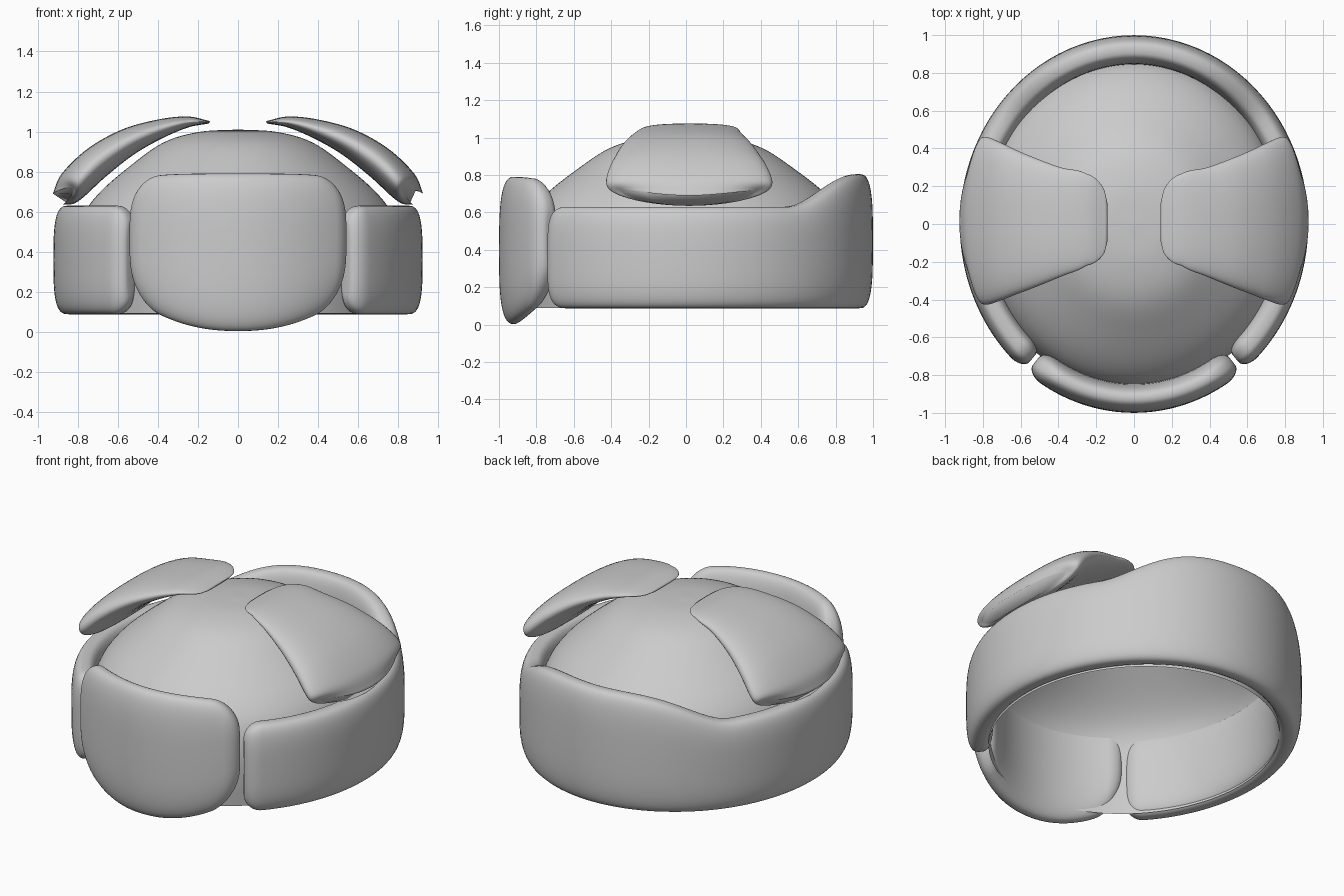
import bpy, bmesh
from math import sin, cos, pi, radians, sqrt

if "Cube" in bpy.data.objects:
    bpy.data.objects.remove(bpy.data.objects["Cube"])


def spow(v, p):
    return (abs(v) ** p) * (1 if v >= 0 else -1)


def smooth(a, b, v):
    t = min(1, max(0, (v - a) / (b - a)))
    return t * t * (3 - 2 * t)


def spline(pts, t):
    """Catmull-Rom through evenly spaced points, t in 0..1."""
    f = t * (len(pts) - 1)
    i = min(int(f), len(pts) - 2)
    f -= i
    out = []
    for k in range(len(pts[0])):
        p1, p2 = pts[i][k], pts[i + 1][k]
        p0 = pts[i - 1][k] if i else 2 * p1 - p2
        p3 = pts[i + 2][k] if i + 2 < len(pts) else 2 * p2 - p1
        out.append(0.5 * (2 * p1 + (p2 - p0) * f + (2 * p0 - 5 * p1 + 4 * p2 - p3) * f * f
                          + (3 * p1 - p0 - 3 * p2 + p3) * f ** 3))
    return out


def loft(name, rings, caps=True):
    """Skin closed rings of points into a smooth mesh."""
    bm = bmesh.new()
    rows = [[bm.verts.new(p) for p in ring] for ring in rings]
    n = len(rows[0])
    for a, b in zip(rows, rows[1:]):
        for j in range(n):
            bm.faces.new((a[j], a[(j + 1) % n], b[(j + 1) % n], b[j]))
    if caps:
        bm.faces.new(rows[0])
        bm.faces.new(rows[-1])
    bmesh.ops.recalc_face_normals(bm, faces=bm.faces)
    me = bpy.data.meshes.new(name)
    bm.to_mesh(me)
    bm.free()
    me.polygons.foreach_set("use_smooth", [True] * len(me.polygons))
    ob = bpy.data.objects.new(name, me)
    bpy.context.collection.objects.link(ob)
    return ob


def wrap(name, a0, a1, zlo, zhi, corner, power, thick, rx=0.845, ry=0.922):
    """Padded strip bent round the oval head; angle 0 is the front."""
    rings, steps = [], 120
    for i in range(steps + 1):
        u = 0.5 - 0.5 * cos(pi * i / steps)           # denser at the ends
        a = a0 + (a1 - a0) * u
        s = min(u, 1 - u) * (a1 - a0) * 0.88          # distance to nearest end
        k = 1 - min(1, s / corner)
        cut = corner * (1 - sqrt(max(0, 1 - k * k)))  # rounded corners
        e = 1 - min(1, s / 0.09)
        th = thick * (0.3 + 0.7 * sqrt(max(0, 1 - e * e)))
        lo, hi = zlo(a) + cut, zhi(a) - cut
        ring = []
        for j in range(48):
            f = 2 * pi * j / 48
            d = th / 2 * spow(cos(f), power)
            z = (lo + hi) / 2 + (hi - lo) / 2 * spow(sin(f), 0.6)
            ring.append(((rx + d) * sin(a), -(ry + d) * cos(a), z))
        rings.append(ring)
    return loft(name, rings)


# Crown: hollow oval dome, open at the bottom
profile = [(0.005, 1.01), (0.24, 0.998), (0.46, 0.945), (0.67, 0.825), (0.86, 0.69),
           (0.96, 0.57), (1.0, 0.42), (1.0, 0.25), (0.985, 0.09)]
rings = []
for i in range(49):
    r, z = spline(profile, i / 48)
    rings.append([(0.81 * r * cos(2 * pi * j / 96), 0.88 * r * sin(2 * pi * j / 96), z)
                  for j in range(96)])
crown = loft("crown", rings, caps=False)
bm = bmesh.new()
bm.from_mesh(crown.data)
bmesh.ops.holes_fill(bm, edges=[e for e in bm.edges
                                if e.is_boundary and e.verts[0].co.z > 0.9], sides=0)
bmesh.ops.recalc_face_normals(bm, faces=bm.faces)
bm.to_mesh(crown.data)
bm.free()

# Side and back band, rising at the back
wrap("side_back_band", radians(39.5), radians(320.5),
     lambda a: 0.087,
     lambda a: 0.63 + 0.175 * smooth(0.58, 1.0, -cos(a)),
     0.1, 0.65, 0.155)

# Front flap, turned up, with a bowed lower edge
end = radians(38)
wrap("front_flap", -end, end,
     lambda a: 0.003 + 0.17 * abs(a / end) ** 2.2,
     lambda a: 0.79 - 0.03 * abs(a / end) ** 4,
     0.17, 0.8, 0.155)

# Ear flaps: tapered pads folded up over the crown
# columns: top x, top z, under x, under z, front y, back y
pad = [(0.925, 0.69, 0.875, 0.635, -0.34, 0.37),
       (0.88, 0.79, 0.80, 0.65, -0.425, 0.46),
       (0.75, 0.915, 0.66, 0.775, -0.40, 0.425),
       (0.58, 1.01, 0.52, 0.885, -0.345, 0.36),
       (0.40, 1.06, 0.38, 0.965, -0.28, 0.30),
       (0.25, 1.075, 0.25, 1.02, -0.22, 0.265),
       (0.14, 1.052, 0.145, 1.04, -0.11, 0.14)]
for side, label in ((1, "right"), (-1, "left")):
    rings = []
    for i in range(49):
        u = i / 48
        tx, tz, ux, uz, y0, y1 = spline(pad, u)
        if u > 5 / 6:                                  # round off the tip
            k = (u - 5 / 6) * 6
            w = 1 - 0.5 * (1 - sqrt(max(0, 1 - k * k)))
            y0, y1 = (-0.22 + 0.02 * k) * w, (0.265 - 0.03 * k) * w
        ring = []
        for j in range(48):
            f = 2 * pi * j / 48
            c, s = spow(cos(f), 0.8), spow(sin(f), 0.9)
            edge = c * c * max(0, 1 - u * 2.5)         # outer rim curls in
            x = (tx + ux) / 2 + (tx - ux) / 2 * s - 0.07 * edge
            z = (tz + uz) / 2 + (tz - uz) / 2 * s + 0.05 * edge
            ring.append((side * x, (y0 + y1) / 2 + (y1 - y0) / 2 * c, z))
        rings.append(ring)
    loft(label + "_ear_flap", rings)
